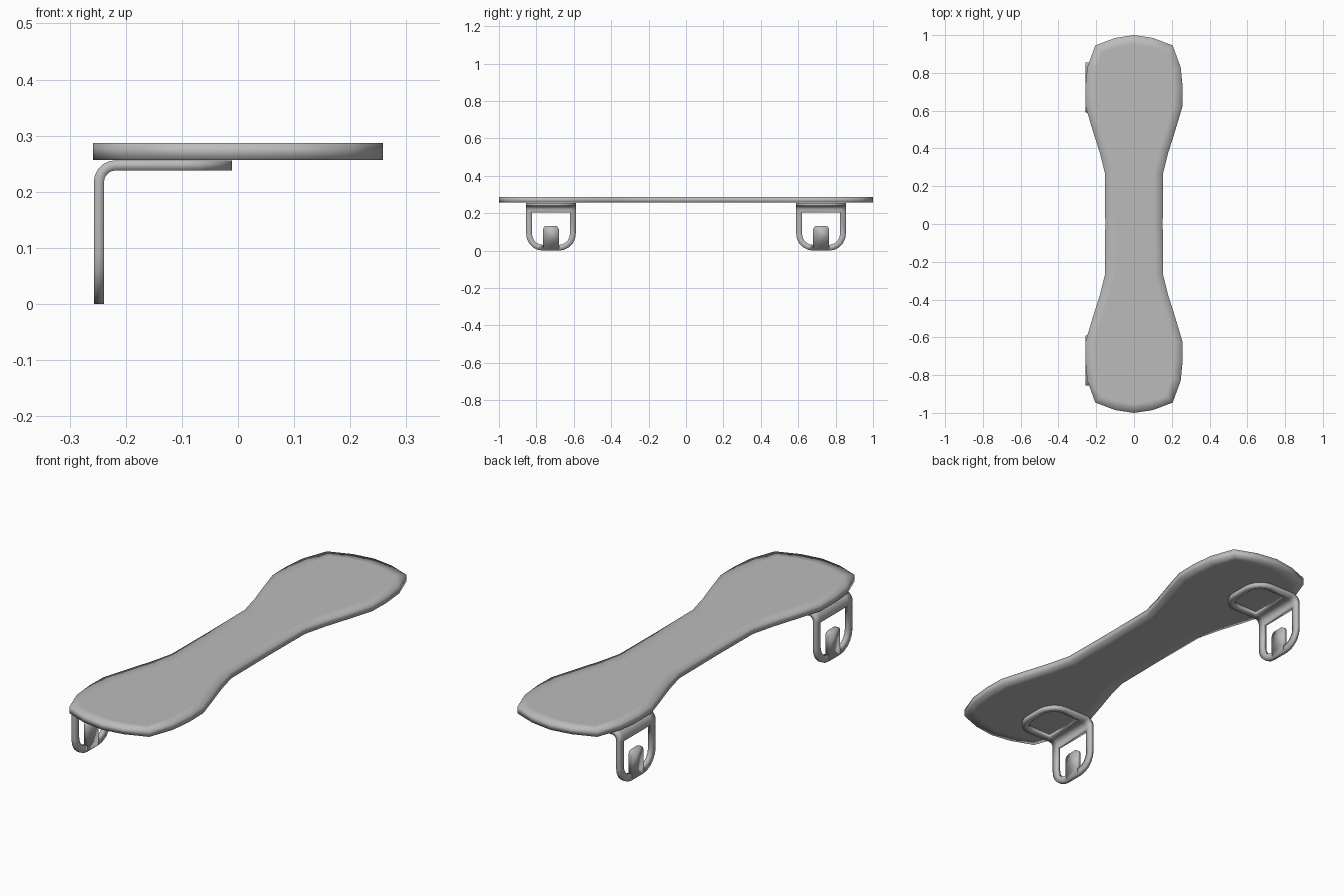
import bpy, bmesh, math
from mathutils import Vector

if "Cube" in bpy.data.objects:
    bpy.data.objects.remove(bpy.data.objects["Cube"])

grey = bpy.data.materials.new("satin grey")
grey.diffuse_color = (0.5, 0.5, 0.5, 1)
grey.use_nodes = True
grey.node_tree.nodes["Principled BSDF"].inputs["Base Color"].default_value = grey.diffuse_color


def finish(bm, name):
    bmesh.ops.remove_doubles(bm, verts=bm.verts, dist=0.0005)
    bmesh.ops.recalc_face_normals(bm, faces=bm.faces)
    for f in bm.faces:
        f.smooth = True
    mesh = bpy.data.meshes.new(name)
    bm.to_mesh(mesh)
    bm.free()
    mesh.materials.append(grey)
    ob = bpy.data.objects.new(name, mesh)
    bpy.context.collection.objects.link(ob)
    return ob


# Hourglass board: quarter outline mirrored both ways
quarter = [(0, 1), (0.1, 0.985), (0.205, 0.945), (0.247, 0.83), (0.258, 0.72),
           (0.256, 0.62), (0.22, 0.5), (0.182, 0.38), (0.154, 0.27), (0.152, 0)]
right = quarter + [(x, -y) for x, y in quarter[-2::-1]]
outline = right + [(-x, y) for x, y in right[-2:0:-1]]
bm = bmesh.new()
base = bm.faces.new([bm.verts.new((x, y, 0.257)) for x, y in outline])
ext = bmesh.ops.extrude_face_region(bm, geom=[base], use_keep_orig=True)
for v in ext["geom"]:
    if isinstance(v, bmesh.types.BMVert):
        v.co.z = 0.287
bmesh.ops.recalc_face_normals(bm, faces=bm.faces)
caps = [f for f in bm.faces if len(f.verts) > 4]
bmesh.ops.inset_individual(bm, faces=caps, thickness=0.05)
finish(bm, "board")

# Bent bracket: sheet with two looped flaps and a tab
HW, RIM = 0.124, 0.029        # half width and rim width of the sheet
PX, PZ, BEND = -0.248, 0.247, 0.03


def corner(cy, cs, r, n=5):
    """Rounded corner from the side to the end of a flap."""
    return [(cy - r * math.cos(a), cs + r * math.sin(a))
            for a in [i * math.pi / 2 / n for i in range(n + 1)]]


def flap(length, start, place, tab):
    """U-shaped rim in (y, distance) coordinates, with an optional tab."""
    r, ri = 0.085, 0.058
    outer = [(-HW, start)] + corner(-HW + r, length - r, r)
    inner = [(-HW + RIM, start)] + corner(-HW + RIM + ri, length - RIM - ri, ri)
    outer.append((-0.039, length))
    inner.append((-0.039, length - RIM))
    if not tab:
        outer.pop()
        inner.pop()
    outer += [(-y, s) for y, s in reversed(outer)]
    inner += [(-y, s) for y, s in reversed(inner)]
    o = [bm.verts.new(place(*p)) for p in outer]
    i = [bm.verts.new(place(*p)) for p in inner]
    for k in range(len(o) - 1):
        bm.faces.new((o[k], o[k + 1], i[k + 1], i[k]))
    if tab:
        top = tab
        half = [(-0.039, top + 0.016), (-0.034, top + 0.005), (-0.023, top)]
        pts = [(-0.039, length - RIM)] + half
        pts += [(-y, s) for y, s in reversed(pts)]
        bm.faces.new([bm.verts.new(place(*p)) for p in pts])


for name, cy in (("front_bracket", -0.722), ("back_bracket", 0.722)):
    bm = bmesh.new()

    def down(y, s):
        return Vector((PX, cy + y, PZ - s))

    def across(y, s):
        return Vector((PX + s, cy + y, PZ))

    # Band around the bend, joining the flaps
    rows = [(PX, 0.204)]
    for k in range(6):
        a = k * math.pi / 10
        rows.append((PX + BEND * (1 - math.cos(a)), PZ - BEND * (1 - math.sin(a))))
    rows.append((PX + 0.052, PZ))
    cols = [-HW, -HW + RIM, HW - RIM, HW]
    grid = [[bm.verts.new((x, cy + y, z)) for y in cols] for x, z in rows]
    for a, b in zip(grid, grid[1:]):
        for k in range(3):
            bm.faces.new((a[k], a[k + 1], b[k + 1], b[k]))
    flap(PZ - 0.009, PZ - 0.204, down, PZ - 0.136)
    flap(0.237, 0.052, across, None)
    ob = finish(bm, name)
    ob.location = (0, 0, 0)

    # Thickness with slightly eased edges
    solid = ob.modifiers.new("thickness", 'SOLIDIFY')
    solid.thickness = 0.018
    solid.offset = 0
    solid.use_even_offset = True

    # Widen rims to the full outline
    for v in ob.data.vertices:
        v.co.y = cy + (v.co.y - cy) * 1.07
        if v.co.z < 0.2:
            v.co.z = 0.204 - (0.204 - v.co.z) * 1.046
